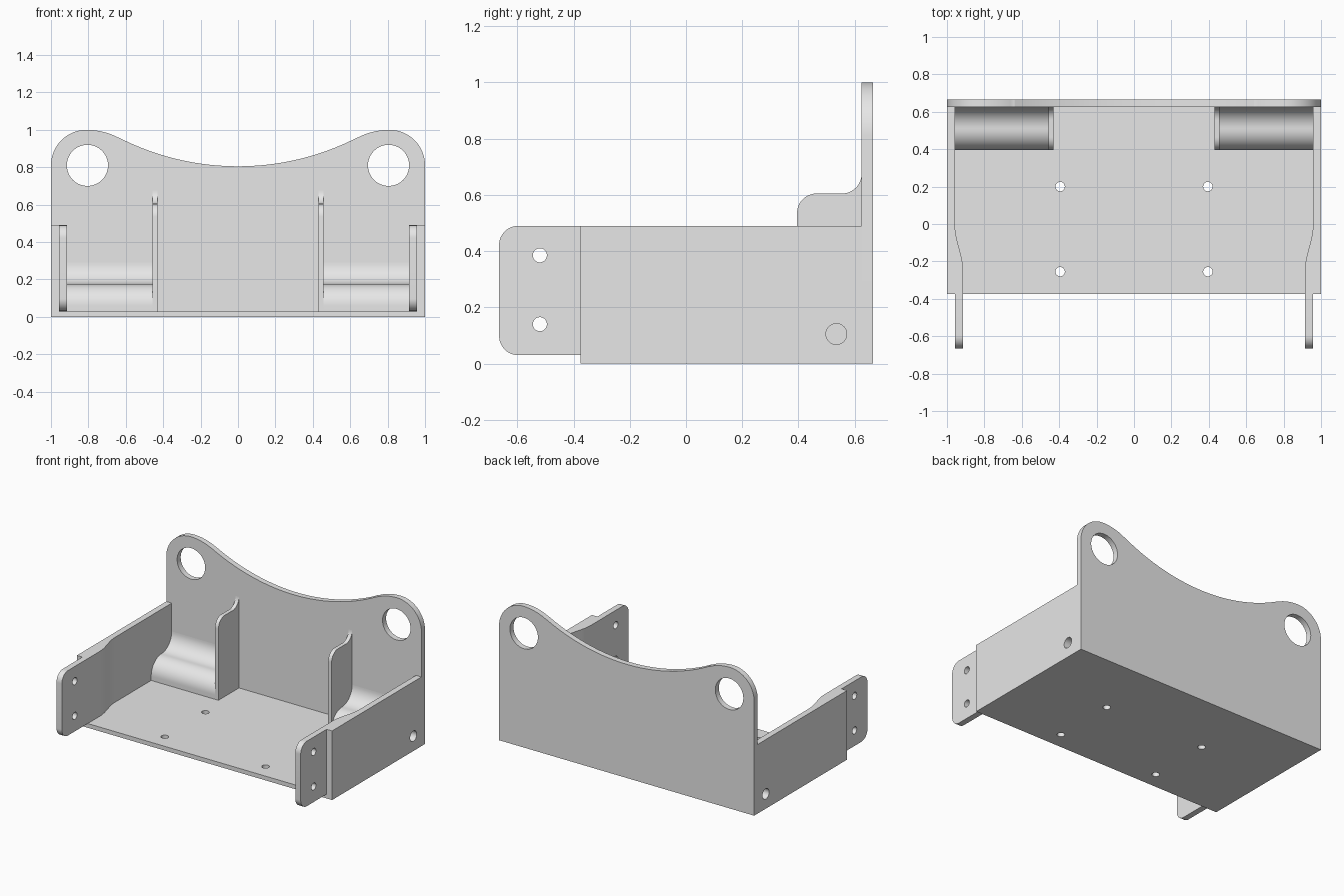
import bpy, bmesh, math

if "Cube" in bpy.data.objects:
    bpy.data.objects.remove(bpy.data.objects["Cube"])

grey = bpy.data.materials.new("plain grey")
grey.diffuse_color = (0.8, 0.8, 0.8, 1)
grey.use_nodes = True
grey.node_tree.nodes["Principled BSDF"].inputs["Base Color"].default_value = grey.diffuse_color

PLACE = {
    "x": lambda a, b, d: (d, a, b),
    "y": lambda a, b, d: (a, d, b),
    "z": lambda a, b, d: (a, b, d),
}


def arc(cx, cy, r, start, end, n=12):
    """Points along a circular arc, angles in degrees."""
    angles = [math.radians(start + (end - start) * i / n) for i in range(n + 1)]
    return [(cx + r * math.cos(t), cy + r * math.sin(t)) for t in angles]


def prism(name, pts, axis, lo, hi):
    """Extrude a 2D outline along an axis."""
    bm = bmesh.new()
    rings = [[bm.verts.new(PLACE[axis](a, b, d)) for a, b in pts] for d in (lo, hi)]
    bm.faces.new(rings[0])
    bm.faces.new(rings[1])
    n = len(pts)
    for i in range(n):
        j = (i + 1) % n
        bm.faces.new((rings[0][i], rings[0][j], rings[1][j], rings[1][i]))
    bmesh.ops.recalc_face_normals(bm, faces=bm.faces)
    mesh = bpy.data.meshes.new(name)
    bm.to_mesh(mesh)
    bm.free()
    mesh.materials.append(grey)
    ob = bpy.data.objects.new(name, mesh)
    bpy.context.collection.objects.link(ob)
    return ob


def select(ob):
    bpy.ops.object.select_all(action="DESELECT")
    ob.select_set(True)
    bpy.context.view_layer.objects.active = ob


def drill(ob, a, b, r, axis, lo, hi):
    """Cut a round hole along an axis."""
    cutter = prism("hole_cutter", arc(a, b, r, 0, 360, 40)[:-1], axis, lo, hi)
    cutter.hide_render = True
    select(ob)
    mod = ob.modifiers.new("hole", "BOOLEAN")
    mod.operation = "DIFFERENCE"
    mod.solver = "EXACT"
    mod.object = cutter
    bpy.ops.object.modifier_apply(modifier=mod.name)
    bpy.data.objects.remove(cutter)


def rect(x0, y0, x1, y1):
    return [(x0, y0), (x1, y0), (x1, y1), (x0, y1)]


FRONT, INNER, BACK = -0.375, 0.625, 0.665
FLOOR, TOP = 0.03, 0.49

# Floor plate with four screw holes
floor = prism("floor_plate", rect(-1, FRONT, 1, INNER), "z", 0, FLOOR)
for x in (-0.395, 0.395):
    for y in (-0.255, 0.2):
        drill(floor, x, y, 0.025, "z", -0.1, 0.1)

# Back plate: dipped top edge between two rounded lugs
half = arc(0.81, 0.81, 0.19, 0, 90, 16)
half += arc(0.81, 0.63, 0.37, 90, 117, 8)[1:]
half += arc(0, 2.205, 1.4, -62.8, -90, 20)
outline = [(1, 0)] + half + [(-x, z) for x, z in half[-2::-1]] + [(-1, 0)]
back = prism("back_plate", outline, "y", INNER, BACK)
for x in (-0.805, 0.805):
    drill(back, x, 0.81, 0.11, "y", 0.5, 0.8)

# Stepped profiles (y, z) for the low blocks and the tall ribs
block_pts = [(INNER, FLOOR), (0.395, FLOOR)]
block_pts += arc(0.51, 0.06, 0.115, 180, 90, 16)
block_pts += arc(0.51, 0.29, 0.115, -90, 0, 16)[1:]
rib_pts = [(INNER, FLOOR), (0.395, FLOOR)]
rib_pts += arc(0.465, 0.535, 0.07, 180, 90) + arc(0.555, 0.675, 0.07, -90, 0)

# Ear profile (y, z) with rounded front corners
ear_pts = [(FRONT, FLOOR), (FRONT, TOP)]
ear_pts += arc(-0.597, TOP - 0.068, 0.068, 90, 180)
ear_pts += arc(-0.597, FLOOR + 0.068, 0.068, 180, 270)

# Smooth inward bend on the inner face of each side wall
bend = []
for i in range(17):
    t = i / 16
    bend.append((0.957 - 0.042 * t * t * (3 - 2 * t), -0.01 - 0.23 * t))

for side, s in (("right", 1), ("left", -1)):
    wall_pts = [(s * x, y) for x, y in
                [(1, FRONT), (1, INNER), (0.957, INNER)] + bend + [(0.915, FRONT)]]
    wall = prism(side + "_wall", wall_pts, "z", FLOOR, TOP)
    block = prism(side + "_block", block_pts, "x", s * 0.457, s * 0.957)
    for ob in (wall, block):  # blind side bore
        drill(ob, 0.535, 0.105, 0.037, "x", s * 0.55, s * 1.1)
    prism(side + "_rib", rib_pts, "x", s * 0.43, s * 0.457)
    ear = prism(side + "_ear", ear_pts, "x", s * 0.915, s * 0.957)
    for z in (0.14, 0.385):
        drill(ear, -0.52, z, 0.025, "x", s * 0.8, s * 1.1)

# Smooth the curved surfaces, keep hard edges
for ob in list(bpy.context.scene.objects):
    select(ob)
    bpy.ops.object.shade_smooth_by_angle(angle=math.radians(30))
